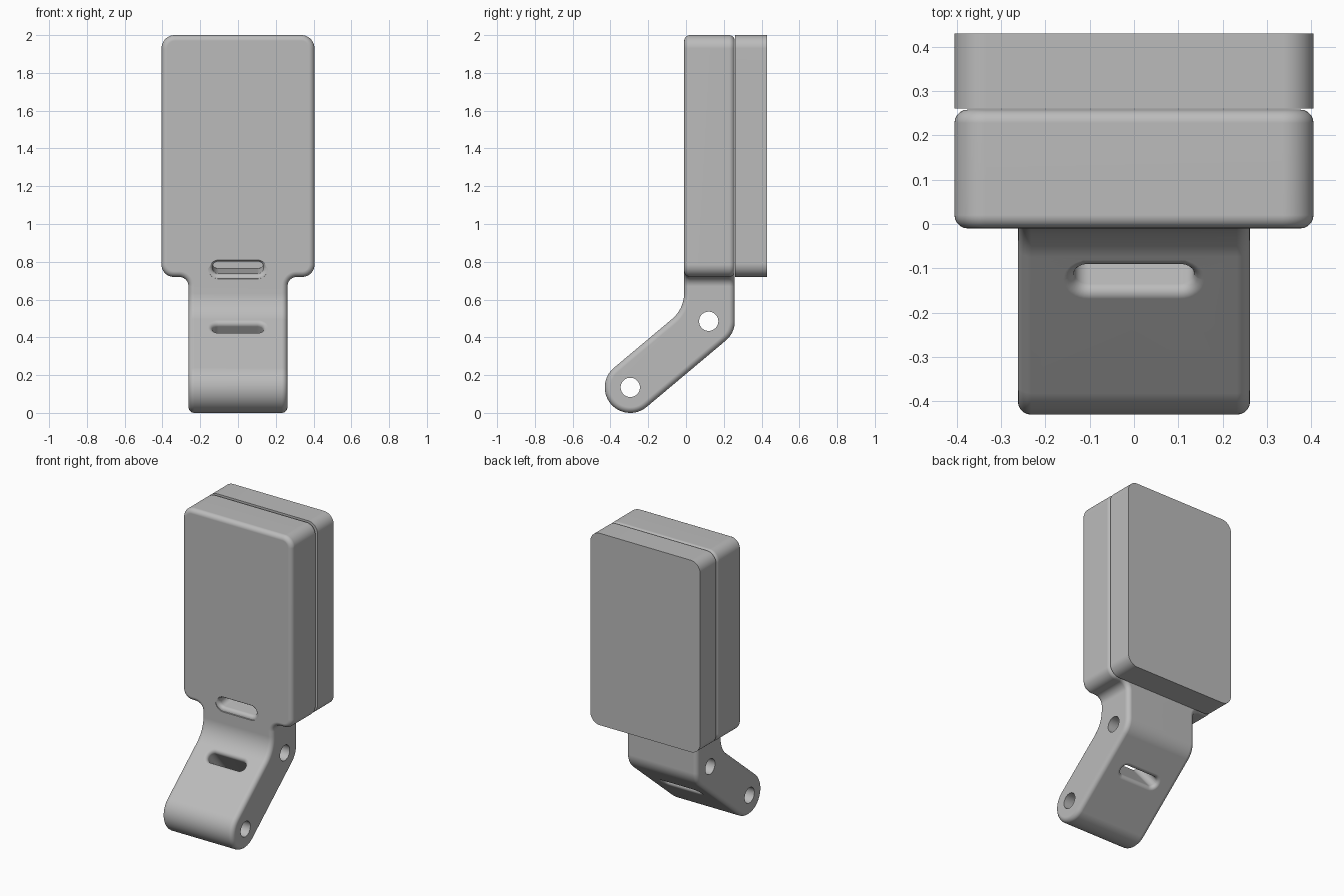
import bpy, bmesh, math
from mathutils import Vector

if "Cube" in bpy.data.objects:
    bpy.data.objects.remove(bpy.data.objects["Cube"])

grey = bpy.data.materials.new("plain grey")
grey.use_nodes = True
COLOUR = (0.5, 0.5, 0.5, 1)
grey.diffuse_color = COLOUR
grey.node_tree.nodes["Principled BSDF"].inputs["Base Color"].default_value = COLOUR


def rounded(corners, steps=10):
    """Outline from (a, b, radius) corners, each rounded by its radius."""
    out = []
    for i, (a, b, r) in enumerate(corners):
        p = Vector((a, b))
        to_prev = (Vector(corners[i - 1][:2]) - p).normalized()
        to_next = (Vector(corners[(i + 1) % len(corners)][:2]) - p).normalized()
        if r == 0:
            out.append(p)
            continue
        half = to_prev.angle(to_next) / 2
        centre = p + (to_prev + to_next).normalized() * r / math.sin(half)
        start = p + to_prev * r / math.tan(half) - centre
        end = p + to_next * r / math.tan(half) - centre
        sweep = math.atan2(start.cross(end), start.dot(end))
        for k in range(steps + 1):
            t = sweep * k / steps
            q = centre + Vector((start.x * math.cos(t) - start.y * math.sin(t),
                                 start.x * math.sin(t) + start.y * math.cos(t)))
            if not out or (q - out[-1]).length > 1e-4:
                out.append(q)
    return out


def loft(name, rings):
    """Closed solid through rings of 3D points."""
    bm = bmesh.new()
    loops = [[bm.verts.new(p) for p in ring] for ring in rings]
    for lo, hi in zip(loops, loops[1:]):
        for i in range(len(lo)):
            bm.faces.new((lo[i - 1], lo[i], hi[i], hi[i - 1]))
    bm.faces.new(loops[0])
    bm.faces.new(loops[-1])
    bmesh.ops.recalc_face_normals(bm, faces=bm.faces)
    mesh = bpy.data.meshes.new(name)
    bm.to_mesh(mesh)
    bm.free()
    mesh.materials.append(grey)
    ob = bpy.data.objects.new(name, mesh)
    bpy.context.collection.objects.link(ob)
    return ob


def side_prism(name, pts, x):
    return loft(name, [[(s * x, p.x, p.y) for p in pts] for s in (-1, 1)])


def front_prism(name, pts, y0, y1):
    return loft(name, [[(p.x, y, p.y) for p in pts] for y in (y0, y1)])


def apply(ob, kind, **settings):
    mod = ob.modifiers.new(kind.lower(), kind)
    for key, value in settings.items():
        setattr(mod, key, value)
    bpy.context.view_layer.objects.active = ob
    bpy.ops.object.modifier_apply(modifier=mod.name)


def combine(ob, tool, operation):
    apply(ob, "BOOLEAN", object=tool, operation=operation, solver="EXACT")
    bpy.data.objects.remove(tool)


def slot(name, mouth, direction, depth, half_w=0.135, half_h=0.033, flare=0.024):
    """Oblong cutter in the YZ plane with flared mouths at both ends."""
    d = Vector((0, *direction)).normalized()
    up = Vector((1, 0, 0)).cross(d)
    quarter = [math.radians(a) for a in range(0, 91, 15)]
    stations = [(flare * (1 - math.cos(a)), flare * (1 - math.sin(a))) for a in quarter]
    stations = [(flare - flare * math.cos(a), flare - flare * math.sin(a)) for a in quarter]
    front = [(-0.03, flare)] + stations
    back = [(depth - t, o) for t, o in reversed(front)]
    rings = []
    for t, o in front + back:
        w, h = half_w + o, half_h + o
        outline = rounded([(-w, -h, h * .98), (w, -h, h * .98), (w, h, h * .98), (-w, h, h * .98)], 8)
        rings.append([Vector((0, *mouth)) + d * t + Vector((p.x, 0, 0)) + up * p.y for p in outline])
    return loft(name, rings)


# Arm frame: slanted direction, its normal, round end
FRONT, BACK, R = -0.01, 0.258, 0.135
along = Vector((math.cos(math.radians(40)), math.sin(math.radians(40))))
normal = Vector((-along.y, along.x))
pivot = Vector((-0.295, R))
end = pivot - along * R
end_front, end_back = end + normal * R, end - normal * R


def on_line(p, y):
    return p.y + (y - p.x) * along.y / along.x


# Holder: side silhouette crossed with front silhouette
side = rounded([(FRONT, 2.2, 0), (FRONT, on_line(end_front, FRONT), 0.18),
                (*end_front, R), (*end_back, R),
                (BACK, on_line(end_back, BACK), 0.13), (BACK, 2.2, 0)], 16)
holder = side_prism("holder_and_arm", side, 0.6)
half = [(0.262, -0.2, 0), (0.262, 0.72, 0.05), (0.405, 0.72, 0.065), (0.405, 2.0, 0.07)]
face = rounded(half + [(-x, z, r) for x, z, r in reversed(half)])
combine(holder, front_prism("front_cutter", face, -0.8, 0.8), "INTERSECT")
apply(holder, "BEVEL", width=0.03, segments=5, limit_method="ANGLE",
      angle_limit=math.radians(40), use_clamp_overlap=False)

# Pin holes across the arm
for y, z in (pivot, (0.12, 0.485)):
    ring = [Vector((y + 0.051 * math.cos(k * math.tau / 40),
                    z + 0.051 * math.sin(k * math.tau / 40))) for k in range(40)]
    combine(holder, side_prism("pin_cutter", ring, 0.6), "DIFFERENCE")

# Strap slots
low_mouth = (-0.125, on_line(end_front, -0.125))
combine(holder, slot("low_slot_cutter", low_mouth, -normal, 2 * R), "DIFFERENCE")
combine(holder, slot("high_slot_cutter", (FRONT, 0.767), (1, 0.12), BACK - FRONT), "DIFFERENCE")

# Back plate
plate = front_prism("back_plate", rounded(
    [(-0.405, 0.72, 0.07), (0.405, 0.72, 0.07), (0.405, 2.0, 0.07), (-0.405, 2.0, 0.07)]), 0.26, 0.43)

# Smooth shading with sharp edges kept
for ob in (holder, plate):
    bpy.ops.object.select_all(action="DESELECT")
    ob.select_set(True)
    bpy.context.view_layer.objects.active = ob
    bpy.ops.object.shade_smooth_by_angle(angle=math.radians(35))
    weighted = ob.modifiers.new("even_shading", "WEIGHTED_NORMAL")
    weighted.keep_sharp = True
